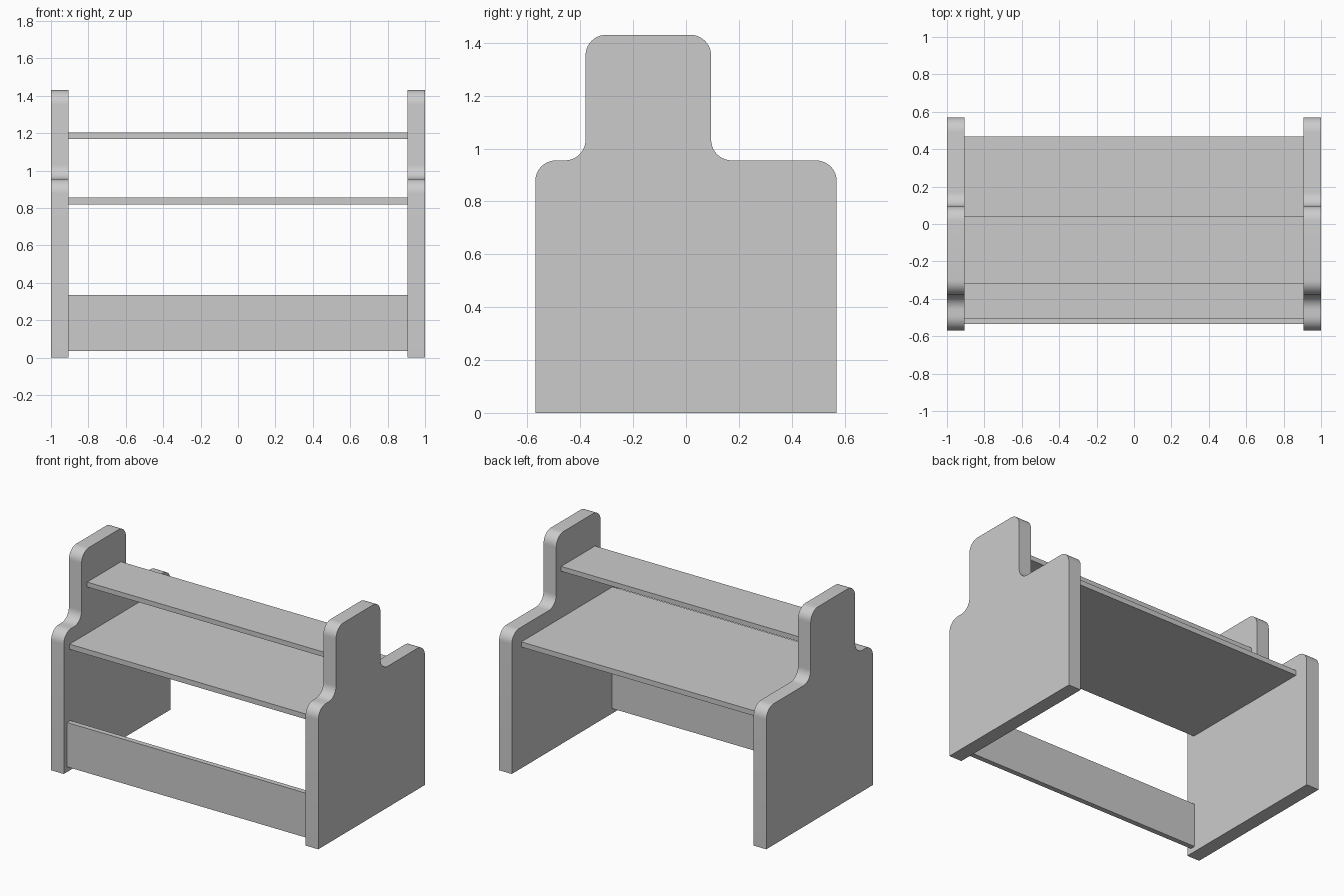
import bpy, bmesh, math
from mathutils import Vector

if "Cube" in bpy.data.objects:
    bpy.data.objects.remove(bpy.data.objects["Cube"])

PANEL_IN, PANEL_OUT = 0.905, 1.0
R = 0.078


def make_object(name, bm):
    bmesh.ops.recalc_face_normals(bm, faces=bm.faces)
    mesh = bpy.data.meshes.new(name)
    bm.to_mesh(mesh)
    bm.free()
    obj = bpy.data.objects.new(name, mesh)
    bpy.context.collection.objects.link(obj)
    return obj


def rounded(points, steps=10):
    """Round every corner flagged with a radius."""
    out = []
    for i, (y, z, r) in enumerate(points):
        p = Vector((y, z))
        if r == 0:
            out.append(p)
            continue
        a = (Vector(points[i - 1][:2]) - p).normalized()
        b = (Vector(points[(i + 1) % len(points)][:2]) - p).normalized()
        centre = p + r * (a + b)
        for k in range(steps + 1):
            t = math.pi / 2 * k / steps
            out.append(centre - r * (b * math.cos(t) + a * math.sin(t)))
    return out


def side_panel(name, x0, x1):
    outline = rounded([
        (-0.57, 0, 0), (0.57, 0, 0), (0.57, 0.955, R), (0.095, 0.955, R),
        (0.095, 1.43, R), (-0.38, 1.43, R), (-0.38, 0.955, R), (-0.57, 0.955, R)])
    bm = bmesh.new()
    face = bm.faces.new([bm.verts.new((x0, p.x, p.y)) for p in outline])
    ext = bmesh.ops.extrude_face_region(bm, geom=[face], use_keep_orig=True)
    moved = [g for g in ext["geom"] if isinstance(g, bmesh.types.BMVert)]
    bmesh.ops.translate(bm, verts=moved, vec=(x1 - x0, 0, 0))
    obj = make_object(name, bm)
    bpy.ops.object.select_all(action='DESELECT')
    obj.select_set(True)
    bpy.context.view_layer.objects.active = obj
    bpy.ops.object.shade_smooth_by_angle(angle=math.radians(30))


def board(name, y0, y1, z0, z1):
    """Plank spanning between the side panels."""
    bm = bmesh.new()
    bmesh.ops.create_cube(bm, size=1)
    bmesh.ops.scale(bm, verts=bm.verts, vec=(2 * PANEL_IN, y1 - y0, z1 - z0))
    bmesh.ops.translate(bm, verts=bm.verts, vec=(0, (y0 + y1) / 2, (z0 + z1) / 2))
    make_object(name, bm)


# Stepped end panels
side_panel("left_panel", -PANEL_OUT, -PANEL_IN)
side_panel("right_panel", PANEL_IN, PANEL_OUT)

# Horizontal boards and front stretcher
board("desk_top", -0.508, 0.468, 0.82, 0.855)
board("upper_shelf", -0.32, 0.042, 1.17, 1.203)
board("front_stretcher", -0.535, -0.50, 0.035, 0.335)
